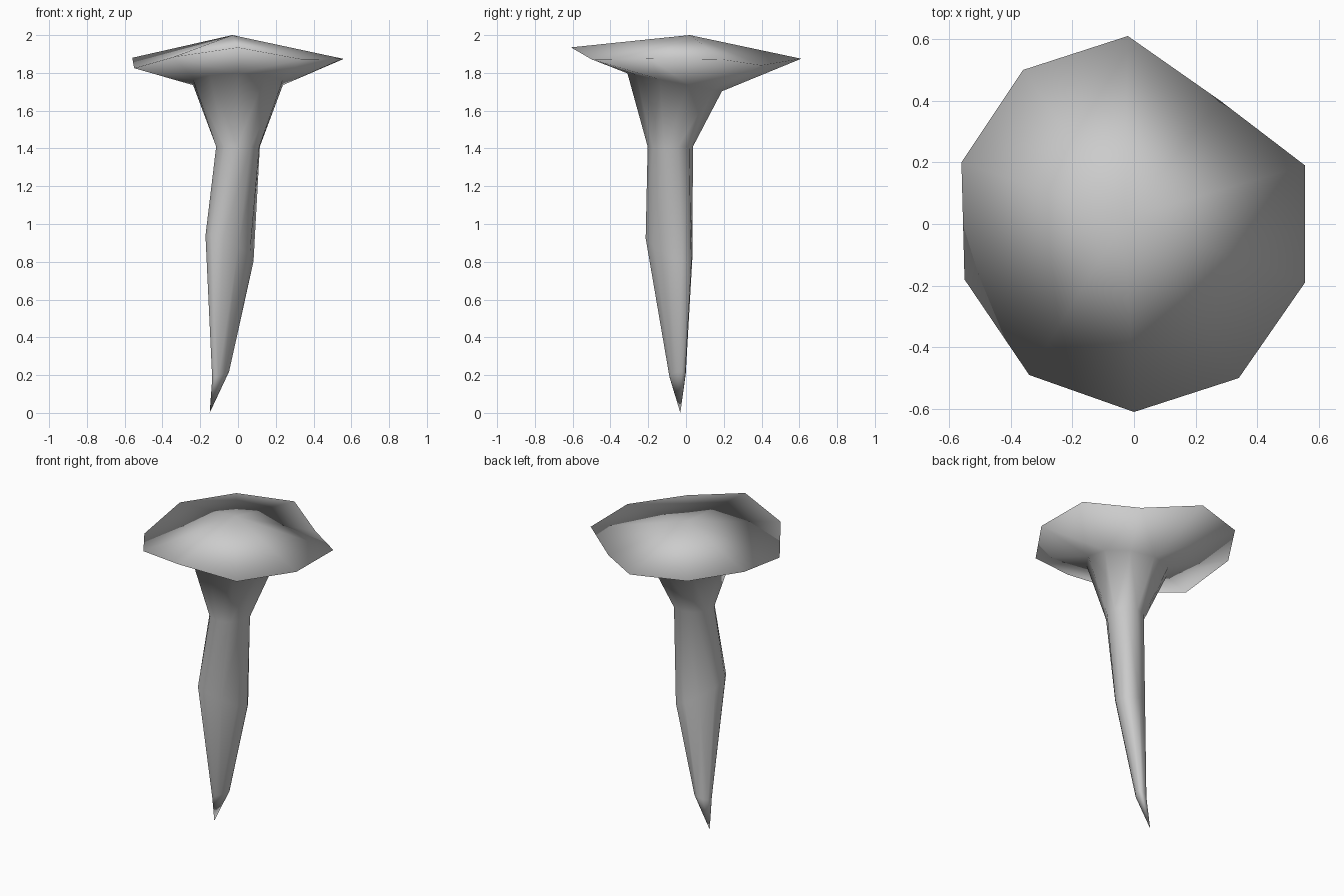
import bpy, bmesh
from math import cos, sin, pi, radians

if "Cube" in bpy.data.objects:
    bpy.data.objects.remove(bpy.data.objects["Cube"])

# One plain grey material
grey = bpy.data.materials.new("plain_grey")
grey.use_nodes = True
colour = (0.6, 0.6, 0.6, 1)
grey.diffuse_color = colour
grey.node_tree.nodes["Principled BSDF"].inputs["Base Color"].default_value = colour

bm = bmesh.new()
SIDES = 10

# Uneven rim of the cap, anticlockwise from the right
rim = [bm.verts.new(p) for p in (
    (0.555, 0.19, 1.872), (0.28, 0.4, 1.84), (-0.02, 0.61, 1.875),
    (-0.36, 0.5, 1.88), (-0.56, 0.2, 1.88), (-0.55, -0.18, 1.825),
    (-0.34, -0.49, 1.885), (0, -0.61, 1.935), (0.34, -0.5, 1.872),
    (0.555, -0.19, 1.875))]


def ring(x, y, z, long, short, slope_x, slope_y):
    """Tilted oval ring whose long axis runs along the x = y diagonal."""
    turn = radians(45)
    verts = []
    for i in range(SIDES):
        t = radians(18) + 2 * pi * i / SIDES - turn
        u, v = long * cos(t), short * sin(t)
        dx = u * cos(turn) - v * sin(turn)
        dy = u * sin(turn) + v * cos(turn)
        verts.append(bm.verts.new((x + dx, y + dy, z + slope_x * dx + slope_y * dy)))
    return verts


def fan(verts, point):
    tip = bm.verts.new(point)
    for i in range(SIDES):
        bm.faces.new((verts[i], verts[(i + 1) % SIDES], tip))


# Stem sections: flared neck, waist, bulge and the thin end
sections = [rim,
            ring(0, -0.06, 1.75, 0.25, 0.25, 0, -0.19),
            ring(0, -0.083, 1.41, 0.125, 0.115, 0, 0),
            ring(-0.045, -0.09, 0.87, 0.155, 0.092, -0.35, -0.35),
            ring(-0.092, -0.045, 0.2, 0.054, 0.033, 0.4, 0)]
for upper, lower in zip(sections, sections[1:]):
    for i in range(SIDES):
        j = (i + 1) % SIDES
        bm.faces.new((upper[i], lower[i], lower[j], upper[j]))

# Low domed top and bent pointed tip
fan(rim, (-0.03, 0.02, 2.0))
fan(sections[-1], (-0.15, -0.03, 0))

bmesh.ops.triangulate(bm, faces=[f for f in bm.faces if len(f.verts) == 4])
bmesh.ops.recalc_face_normals(bm, faces=bm.faces)
for face in bm.faces:
    face.smooth = True

mesh = bpy.data.meshes.new("capped_spike")
bm.to_mesh(mesh)
bm.free()
mesh.materials.append(grey)
spike = bpy.data.objects.new("capped_spike", mesh)
bpy.context.collection.objects.link(spike)
